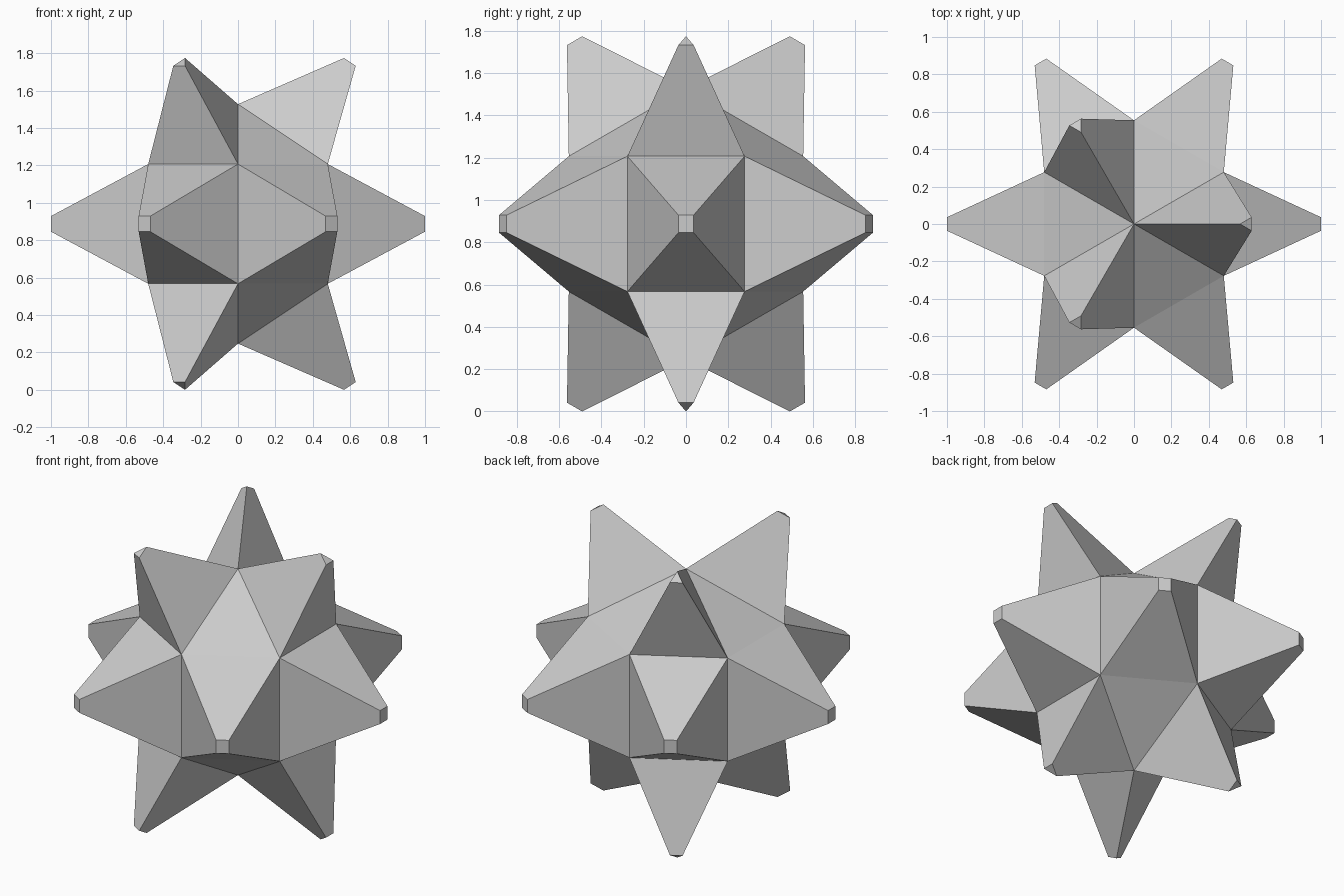
import bpy, bmesh, math

if "Cube" in bpy.data.objects:
    bpy.data.objects.remove(bpy.data.objects["Cube"])

R = 0.64        # core radius
LENGTH = 0.52   # spike length
TIP = 0.13      # spike tip scale

bm = bmesh.new()

# Six-sided faceted ball: two poles and two hexagonal rings
top = bm.verts.new((0, 0, R))
bottom = bm.verts.new((0, 0, -R))


def ring(z):
    r = R * math.cos(math.radians(30))
    return [bm.verts.new((r * math.cos(math.radians(60 * i - 30)),
                          r * math.sin(math.radians(60 * i - 30)), z))
            for i in range(6)]


upper, lower = ring(R / 2), ring(-R / 2)
spiked = []
for i in range(6):
    j = (i + 1) % 6
    side = bm.faces.new((lower[i], lower[j], upper[j], upper[i]))
    cap_up = bm.faces.new((upper[i], upper[j], top))
    cap_down = bm.faces.new((lower[j], lower[i], bottom))
    spiked.append(side)
    if i % 2 == 0:
        spiked += [cap_up, cap_down]
bm.normal_update()

# Blunt spikes pulled out of every side and every other cap facet
for face in spiked:
    center, normal = face.calc_center_median(), face.normal.copy()
    base = list(face.verts)
    tip = [bm.verts.new(center + normal * LENGTH + (v.co - center) * TIP) for v in base]
    n = len(base)
    for k in range(n):
        m = (k + 1) % n
        bm.faces.new((base[k], base[m], tip[m], tip[k]))
    bm.faces.new(tip)
bmesh.ops.delete(bm, geom=spiked, context='FACES_ONLY')
bmesh.ops.recalc_face_normals(bm, faces=bm.faces[:])

# Stand the star on the floor
low = min(v.co.z for v in bm.verts)
bmesh.ops.translate(bm, verts=bm.verts[:], vec=(0, 0, -low))

mesh = bpy.data.meshes.new("spiked_star")
bm.to_mesh(mesh)
bm.free()
bpy.context.collection.objects.link(bpy.data.objects.new("spiked_star", mesh))
